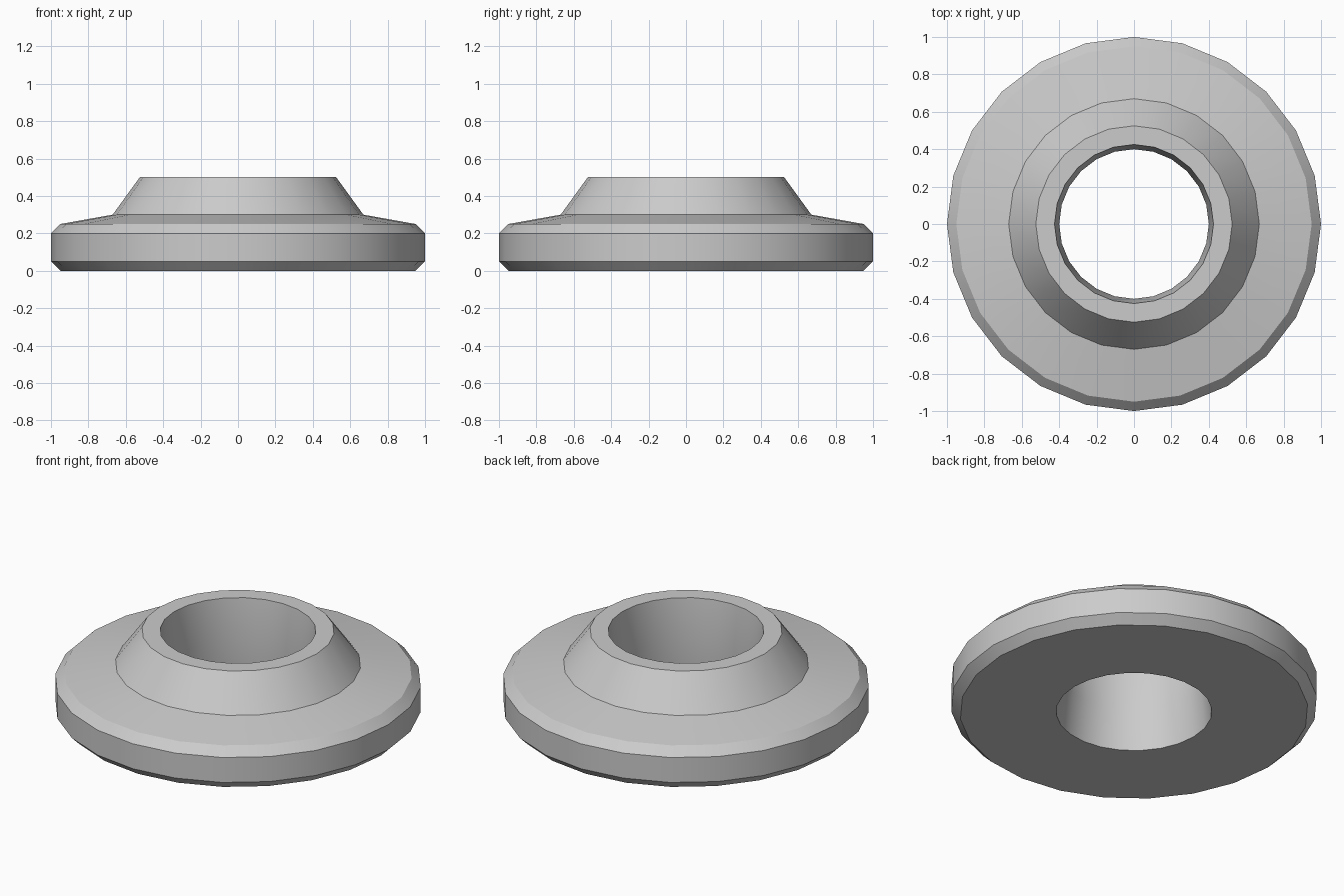
import bpy
import bmesh
from math import radians
from mathutils import Vector

cube = bpy.data.objects.get("Cube")
if cube:
    bpy.data.objects.remove(cube, do_unlink=True)

SIDES = 24

# Plain grey finish
grey = bpy.data.materials.new("light_grey")
grey.use_nodes = True
colour = (0.6, 0.6, 0.6, 1)
grey.diffuse_color = colour
grey.node_tree.nodes["Principled BSDF"].inputs["Base Color"].default_value = colour


def lathe(name, profile, material):
    """Revolve a closed (radius, height) profile around z."""
    bm = bmesh.new()
    verts = [bm.verts.new((r, 0, z)) for r, z in profile]
    edges = [bm.edges.new((v, verts[(i + 1) % len(verts)]))
             for i, v in enumerate(verts)]
    bmesh.ops.spin(bm, geom=verts + edges, cent=Vector(), axis=(0, 0, 1),
                   angle=radians(360), steps=SIDES, use_merge=True)
    bmesh.ops.remove_doubles(bm, verts=bm.verts, dist=0.0001)
    bmesh.ops.recalc_face_normals(bm, faces=bm.faces)
    mesh = bpy.data.meshes.new(name)
    bm.to_mesh(mesh)
    bm.free()
    mesh.materials.append(material)
    obj = bpy.data.objects.new(name, mesh)
    bpy.context.collection.objects.link(obj)
    bpy.ops.object.select_all(action="DESELECT")
    obj.select_set(True)
    bpy.context.view_layer.objects.active = obj
    bpy.ops.object.shade_smooth_by_angle(angle=radians(30))
    return obj


# Chamfered flange, raised conical collar, and a bore with a slight waist
lathe("flanged_collar", [
    (0.425, 0), (0.95, 0), (1, 0.05), (1, 0.2), (0.95, 0.25),
    (0.67, 0.3), (0.525, 0.5), (0.425, 0.5), (0.4, 0.25),
], grey)
